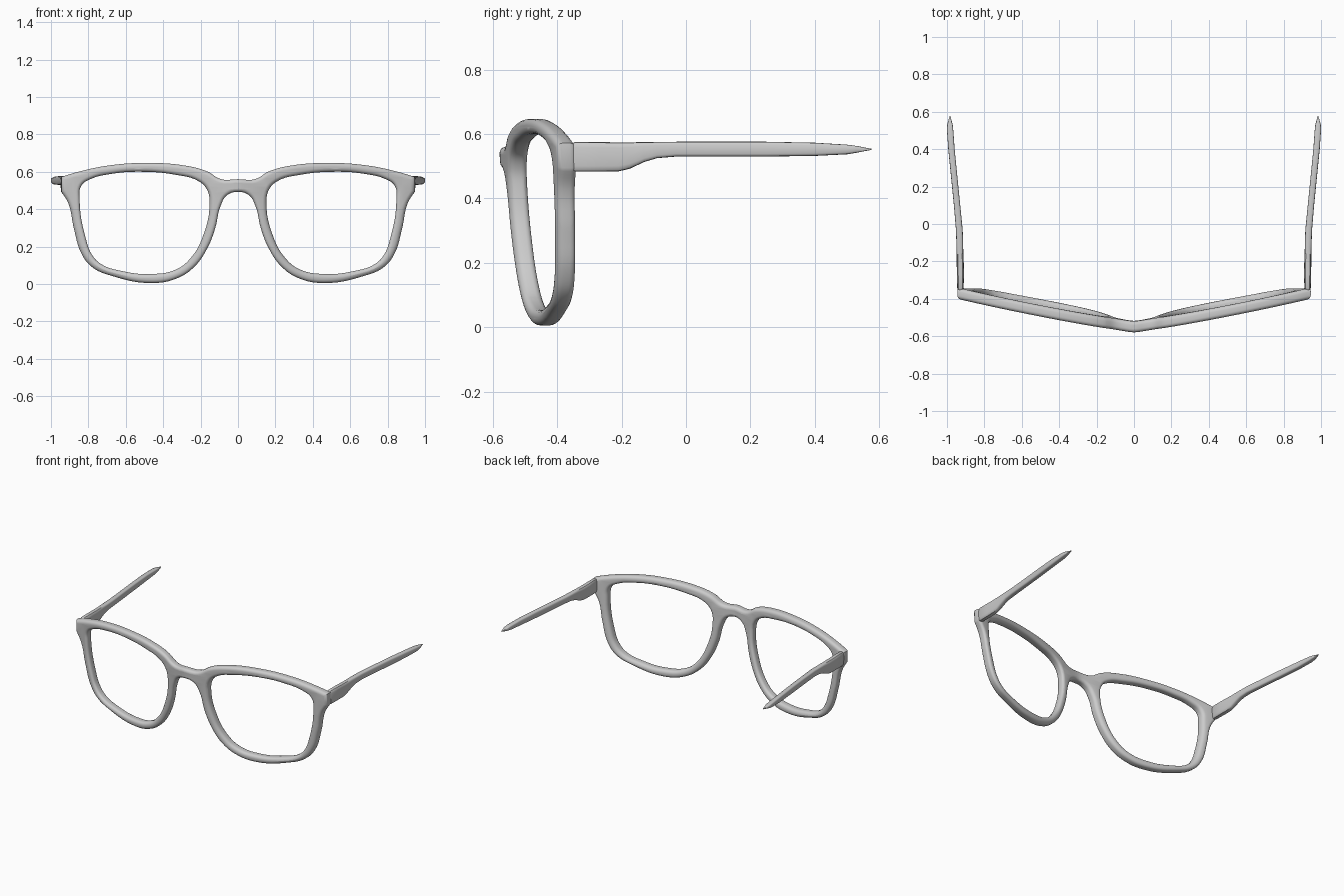
import bpy, bmesh, math

if "Cube" in bpy.data.objects:
    bpy.data.objects.remove(bpy.data.objects["Cube"])


def smooth(ob, angle):
    bpy.ops.object.select_all(action='DESELECT')
    ob.select_set(True)
    bpy.context.view_layer.objects.active = ob
    bpy.ops.object.shade_smooth_by_angle(angle=math.radians(angle))


def add_mesh(name, bm):
    bmesh.ops.recalc_face_normals(bm, faces=bm.faces[:])
    me = bpy.data.meshes.new(name)
    bm.to_mesh(me)
    bm.free()
    ob = bpy.data.objects.new(name, me)
    bpy.context.collection.objects.link(ob)
    return ob


def add_spline(curve, pts, corners=()):
    s = curve.splines.new('BEZIER')
    s.bezier_points.add(len(pts) - 1)
    s.use_cyclic_u = True
    for bp, (x, z) in zip(s.bezier_points, pts):
        bp.co = (x, z, 0)
        kind = 'VECTOR' if (abs(x), z) in corners else 'AUTO'
        bp.handle_left_type = bp.handle_right_type = kind


def flip(pts):
    return [(-x, z) for x, z in reversed(pts)]


# Front frame outline (half, from bridge top round to bridge underside) and lens opening
outer = [(0, .56), (.09, .56), (.166, .602), (.273, .631), (.49, .647), (.70, .632),
         (.86, .598), (.945, .572), (.945, .495), (.906, .428), (.877, .294),
         (.836, .16), (.78, .09), (.674, .043), (.46, .005), (.326, .03),
         (.235, .09), (.166, .187), (.123, .294), (.092, .42), (.059, .474), (0, .492)]
lens = [(.152, .43), (.166, .505), (.21, .549), (.33, .583), (.53, .6), (.68, .588),
        (.785, .562), (.838, .525), (.847, .455), (.813, .24), (.78, .155), (.73, .105),
        (.625, .07), (.465, .053), (.33, .078), (.25, .142), (.187, .257)]

cu = bpy.data.curves.new("frame_profile", 'CURVE')
cu.dimensions = '2D'
cu.fill_mode = 'BOTH'
cu.resolution_u = 6
cu.extrude = .01
cu.bevel_depth = .02
cu.bevel_resolution = 3
cu.offset = -.02
add_spline(cu, outer + flip(outer[1:-1]), corners=((.945, .572), (.945, .495)))
add_spline(cu, lens)
add_spline(cu, flip(lens))
tmp = bpy.data.objects.new("frame_profile", cu)
bpy.context.collection.objects.link(tmp)
dg = bpy.context.evaluated_depsgraph_get()
flat = bpy.data.meshes.new_from_object(tmp.evaluated_get(dg))
bpy.data.objects.remove(tmp)

# Slice the flat frame, stand it up, then wrap and tilt it
bm = bmesh.new()
bm.from_mesh(flat)
bpy.data.meshes.remove(flat)
bmesh.ops.remove_doubles(bm, verts=bm.verts[:], dist=.0004)
for cut in (0, .02, .04, .07, .15, .3, .45, .6, .75, .88):
    for x in {cut, -cut}:
        bmesh.ops.bisect_plane(bm, geom=bm.verts[:] + bm.edges[:] + bm.faces[:],
                               plane_co=(x, 0, 0), plane_no=(1, 0, 0))
for v in bm.verts:
    x, z, d = v.co
    wrap = .175 * (math.hypot(x, .02) - .02) + .02 * x * x
    v.co = (x, -.547 + wrap + .055 * (.5 - z) - d, z)
frame = add_mesh("front_frame", bm)
smooth(frame, 50)

# Temple arms: lofted rounded-rectangle sections (y, centre x, half width, z low, z high)
sections = [(-.352, .928, .013, .487, .572), (-.343, .928, .017, .483, .576),
            (-.27, .928, .019, .483, .575), (-.21, .929, .019, .484, .574),
            (-.175, .930, .018, .492, .574), (-.13, .931, .018, .513, .575),
            (-.09, .932, .018, .525, .575), (-.03, .934, .018, .53, .576),
            (.1, .946, .017, .53, .576), (.25, .961, .017, .53, .576),
            (.4, .976, .017, .532, .573), (.5, .983, .017, .537, .567),
            (.53, .984, .015, .542, .563), (.577, .984, .002, .551, .554)]


def squircle(a):
    c, s = math.cos(a), math.sin(a)
    return math.copysign(abs(c) ** .5, c), math.copysign(abs(s) ** .5, s)


N = 16
bm = bmesh.new()
rings = []
for y, cx, hw, lo, hi in sections:
    ring = []
    for i in range(N):
        u, w = squircle(2 * math.pi * i / N)
        ring.append(bm.verts.new((cx + hw * u, y, (lo + hi) / 2 + (hi - lo) / 2 * w)))
    rings.append(ring)
for a, b in zip(rings, rings[1:]):
    for i in range(N):
        j = (i + 1) % N
        bm.faces.new((a[i], a[j], b[j], b[i]))
bm.faces.new(rings[0])
bm.faces.new(rings[-1])
arms = add_mesh("temple_arms", bm)
smooth(arms, 40)
arms.modifiers.new("mirror", 'MIRROR').use_axis = (True, False, False)
